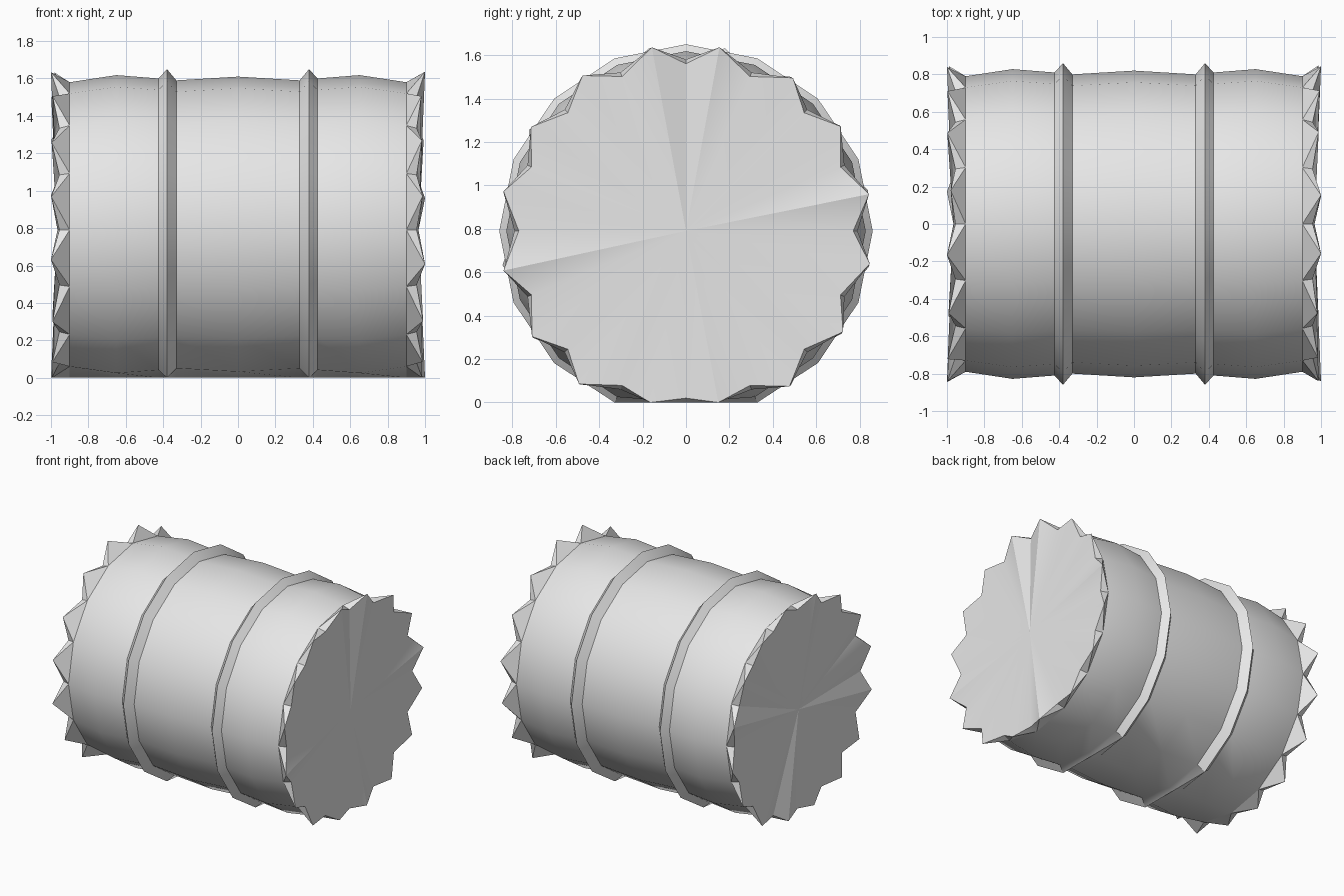
import bpy
import bmesh
import random
from math import cos, sin, radians, tau

SIDES = 16
AXIS_Z = 0.79

if "Cube" in bpy.data.objects:
    bpy.data.objects.remove(bpy.data.objects["Cube"], do_unlink=True)

grey = bpy.data.materials.new("plain grey metal")
grey.use_nodes = True
grey.diffuse_color = (0.8, 0.8, 0.8, 1)
grey.node_tree.nodes["Principled BSDF"].inputs["Base Color"].default_value = (0.8, 0.8, 0.8, 1)


def point(bm, x, radius, step):
    """Vertex on the lying drum; the underside is flattened by the ground."""
    angle = tau * step / SIDES
    return bm.verts.new((x, radius * cos(angle),
                         max(0.0, AXIS_Z + radius * sin(angle))))


def finish(bm, name):
    bmesh.ops.recalc_face_normals(bm, faces=bm.faces[:])
    mesh = bpy.data.meshes.new(name)
    bm.to_mesh(mesh)
    bm.free()
    mesh.materials.append(grey)
    obj = bpy.data.objects.new(name, mesh)
    bpy.context.collection.objects.link(obj)
    bpy.ops.object.select_all(action='DESELECT')
    obj.select_set(True)
    bpy.context.view_layer.objects.active = obj
    bpy.ops.object.shade_smooth_by_angle(angle=radians(30))
    return obj


# Drum wall: half profile mirrored, with a ridge on each side
half = [(0.33, 0.80), (0.38, 0.86), (0.425, 0.81), (0.65, 0.828), (0.90, 0.79)]
profile = [(-x, r) for x, r in reversed(half)] + [(0, 0.82)] + half
bm = bmesh.new()
rings = [[point(bm, x, r, k) for k in range(SIDES)] for x, r in profile]
for a, b in zip(rings, rings[1:]):
    for k in range(SIDES):
        n = (k + 1) % SIDES
        bm.faces.new((a[k], a[n], b[n], b[k]))
finish(bm, "drum_wall")


# Crimped ends: folded teeth around a flat lid
def crimped_end(name, side, seed):
    rng = random.Random(seed)
    bm = bmesh.new()
    rim = [point(bm, side * 0.90, 0.79, k) for k in range(SIDES)]
    valleys = [point(bm, side * 0.955, 0.77, k) for k in range(SIDES)]
    tips = [point(bm, side * (1.0 - 0.02 * (k % 4 > 0) * rng.random()),
                  0.86, k + 0.5 + rng.uniform(-0.06, 0.06))
            for k in range(SIDES)]
    hub = bm.verts.new((side * 0.965, 0, AXIS_Z))
    for k in range(SIDES):
        n = (k + 1) % SIDES
        bm.faces.new((rim[k], rim[n], tips[k]))
        bm.faces.new((rim[k], tips[k], valleys[k]))
        bm.faces.new((rim[n], valleys[n], tips[k]))
        bm.faces.new((hub, valleys[k], tips[k]))
        bm.faces.new((hub, tips[k], valleys[n]))
    finish(bm, name)


crimped_end("left_crimped_end", 1, 3)
crimped_end("right_crimped_end", -1, 8)
